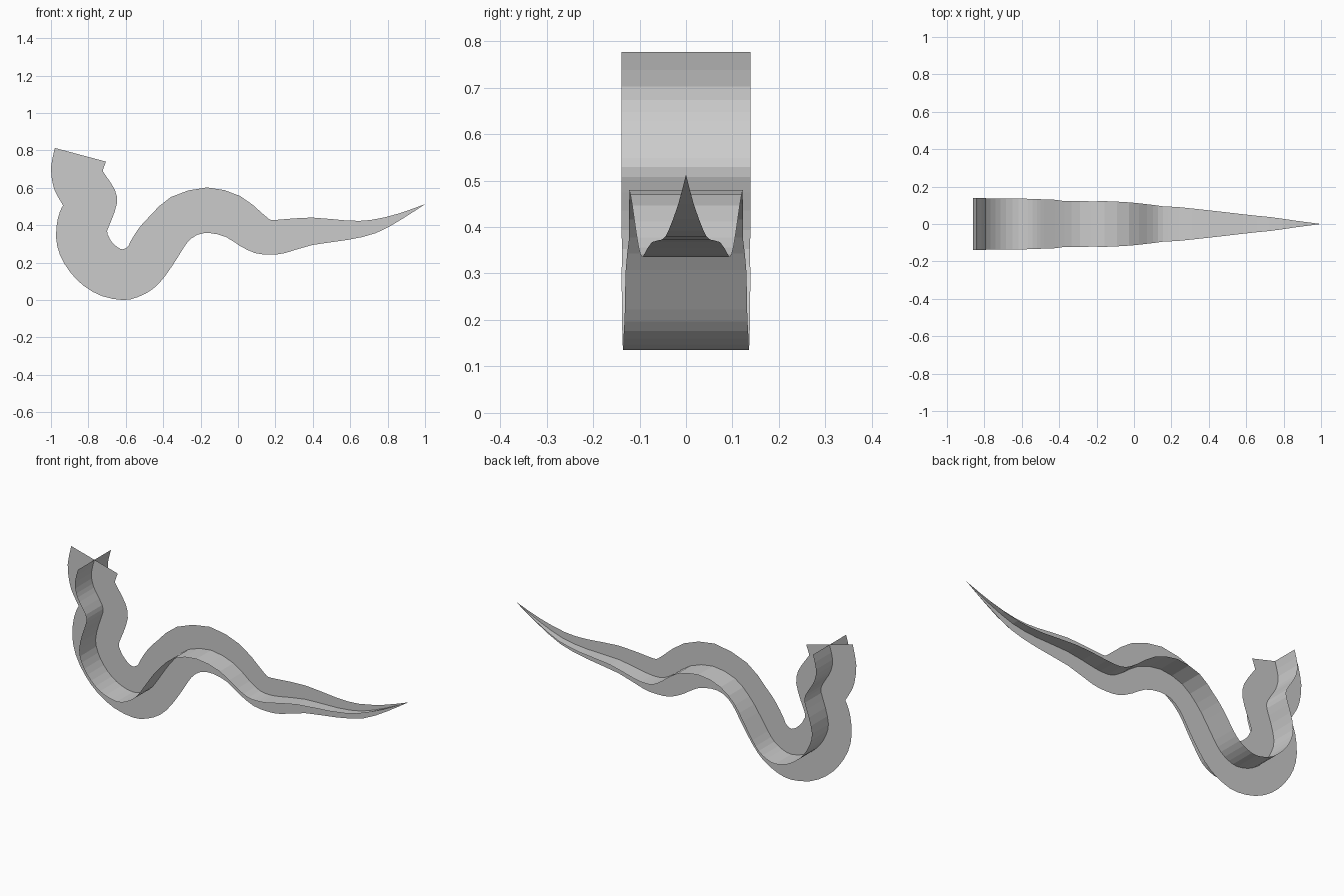
import bpy
from mathutils import Vector

if "Cube" in bpy.data.objects:
    bpy.data.objects.remove(bpy.data.objects["Cube"])

# Outline stations along the wavy body: lower edge (x, z), upper edge (x, z)
STATIONS = [
    (-.979, .813, -.706, .740), (-1.0, .710, -.722, .695), (-.989, .615, -.717, .680),
    (-.968, .561, -.700, .655), (-.937, .509, -.658, .588), (-.941, .497, -.647, .519),
    (-.963, .439, -.674, .433), (-.973, .337, -.700, .369), (-.952, .241, -.690, .337),
    (-.898, .150, -.679, .316), (-.824, .075, -.658, .294), (-.727, .021, -.642, .281),
    (-.615, .000, -.620, .271), (-.535, .016, -.599, .278), (-.455, .059, -.583, .294),
    (-.390, .128, -.572, .318), (-.321, .230, -.529, .385), (-.273, .305, -.471, .449),
    (-.219, .348, -.358, .551), (-.150, .358, -.166, .602), (-.064, .337, .011, .556),
    (.011, .289, .128, .465), (.091, .251, .166, .433), (.171, .243, .187, .428),
    (.251, .251, .225, .430), (.396, .294, .396, .441), (.583, .321, .583, .425),
    (.738, .358, .711, .428), (.877, .433, .861, .463), (1.0, .513, 1.0, .513),
]


def smooth(points, steps):
    """Catmull-Rom interpolation through the stations."""
    pts = [Vector(p) for p in points]
    pts = [2 * pts[0] - pts[1]] + pts + [2 * pts[-1] - pts[-2]]
    out = []
    for a, b, c, d in zip(pts, pts[1:], pts[2:], pts[3:]):
        for i in range(steps):
            t = i / steps
            out.append(.5 * (2 * b + (c - a) * t + (2 * a - 5 * b + 4 * c - d) * t * t
                             + (3 * b - a - 3 * c + d) * t ** 3))
    return out + [pts[-2]]


def ribbon(name, rows):
    """Thin strip of quads; each row is (left, centre, right), ending in a tip."""
    verts = [v for row in rows[:-1] for v in row] + [rows[-1][1]]
    n, tip = len(rows) - 1, len(verts) - 1
    faces = []
    for i in range(n - 1):
        for k in (0, 1):
            a = 3 * i + k
            faces.append((a, a + 1, a + 4, a + 3))
    last = 3 * (n - 1)
    faces += [(last, last + 1, tip), (last + 1, last + 2, tip)]
    mesh = bpy.data.meshes.new(name)
    mesh.from_pydata(verts, [], faces)
    obj = bpy.data.objects.new(name, mesh)
    bpy.context.collection.objects.link(obj)
    return obj


upright, level = [], []
for s in smooth(STATIONS, 2):
    low, high = Vector((s[0], 0, s[1])), Vector((s[2], 0, s[3]))
    mid = (low + high) / 2
    side = Vector((0, min((high - low).length / 2, .139), 0))
    upright.append((low, mid, high))
    level.append((mid - side, mid, mid + side))

# Upright strip in the plane y = 0
ribbon("upright_ribbon", upright)
# Crossing strip that spreads sideways along the same centre line
ribbon("crossing_ribbon", level)
